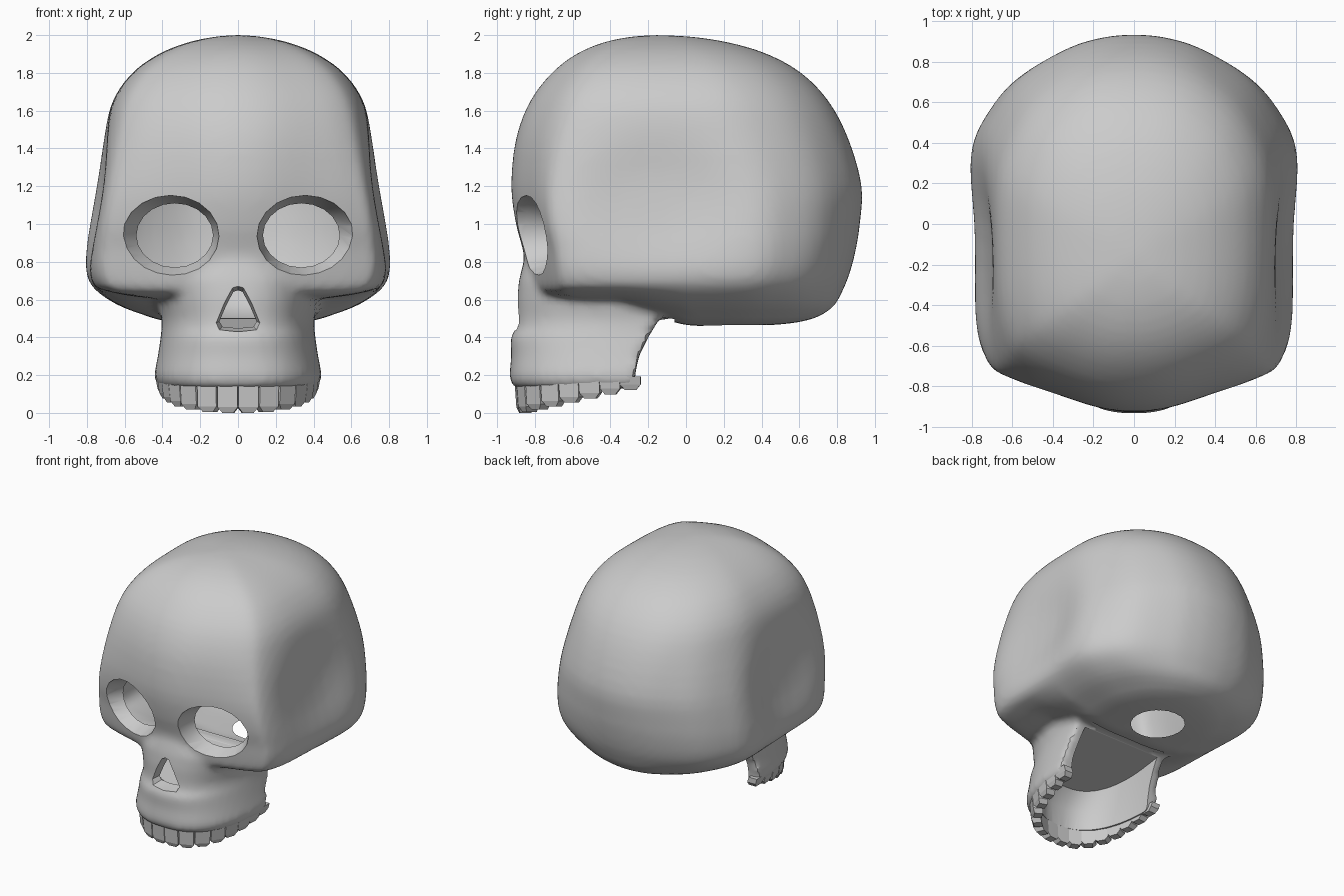
import bpy, bmesh
from math import sin, cos, pi, exp, hypot, copysign

if "Cube" in bpy.data.objects:
    bpy.data.objects.remove(bpy.data.objects["Cube"])


def catmull(pts, n):
    """Smooth curve through rows of any dimension."""
    out = []
    for i in range(len(pts) - 1):
        p0, p1, p2, p3 = (pts[max(i - 1, 0)], pts[i], pts[i + 1],
                          pts[min(i + 2, len(pts) - 1)])
        for k in range(n):
            t = k / n
            out.append(tuple(0.5 * (2 * b + (c - a) * t + (2 * a - 5 * b + 4 * c - d) * t * t
                                    + (3 * b - a - 3 * c + d) * t ** 3)
                             for a, b, c, d in zip(p0, p1, p2, p3)))
    return out + [tuple(pts[-1])]


def loft(name, rings):
    bm = bmesh.new()
    vs = [[bm.verts.new(p) for p in r] for r in rings]
    n = len(rings[0])
    for a, b in zip(vs, vs[1:]):
        for i in range(n):
            bm.faces.new((a[i], a[(i + 1) % n], b[(i + 1) % n], b[i]))
    bm.faces.new(vs[0])
    bm.faces.new(vs[-1])
    bmesh.ops.recalc_face_normals(bm, faces=bm.faces)
    me = bpy.data.meshes.new(name)
    bm.to_mesh(me)
    bm.free()
    ob = bpy.data.objects.new(name, me)
    bpy.context.collection.objects.link(ob)
    return ob


def apply(ob, kind, **props):
    m = ob.modifiers.new(kind, kind)
    for k, v in props.items():
        setattr(m, k, v)
    bpy.context.view_layer.objects.active = ob
    bpy.ops.object.modifier_apply(modifier=m.name)


def boolean(ob, other, op='DIFFERENCE'):
    apply(ob, 'BOOLEAN', operation=op, solver='EXACT', object=other)
    bpy.data.objects.remove(other)


# Cranium: plan outline (rounder toward the top), scaled by (z, half width, front y, back y)
right = [(0, -1), (.22, -.98), (.5, -.91), (.8, -.83), (.92, -.76), (.985, -.5),
         (.995, 0), (1, .38), (.9, .6), (.72, .785), (.42, .93), (.2, .985), (0, 1)]
half = catmull([(-.22, -.98)] + right + [(-.2, .985)], 4)[4:-4]
outline = half + [(-x, y) for x, y in half[-2:0:-1]]
# matching rounded outline
N = len(outline)
round_outline = [(copysign(abs(sin(a)) ** .88, sin(a)), -copysign(abs(cos(a)) ** .88, cos(a)))
                 for a in (2 * pi * i / N for i in range(N))]
levels = catmull([(.46, .02, .13, .17), (.465, .2, -.2, .45), (.485, .38, -.45, .62),
                  (.52, .5, -.68, .72), (.575, .64, -.8, .79), (.66, .76, -.83, .835),
                  (.75, .80, -.845, .87), (.87, .80, -.865, .9), (1.0, .785, -.9, .92),
                  (1.2, .755, -.925, .93), (1.45, .715, -.9, .86), (1.65, .665, -.825, .755),
                  (1.8, .56, -.71, .61), (1.9, .42, -.58, .43), (1.96, .27, -.44, .23),
                  (1.99, .13, -.3, .04), (2.0, .02, -.17, -.13)], 3)
rings = []
for z, w, yf, yb in levels:
    ring = []
    k = min(1, max(0, (z - .95) / .75))
    k = k * k * (3 - 2 * k)
    for (ax, ay), (bx, by) in zip(outline, round_outline):
        m = k * (.62 + .28 * ay)      # forehead stays squarer than the back
        px, py = ax + (bx - ax) * m, ay + (by - ay) * m
        y = (yf + yb) / 2 + py * (yb - yf) / 2
        # temple hollow, and base rising toward the face
        d = ((y + .17) / .38) ** 2 + ((z - 1.12) / .32) ** 2
        rise = .1 * min(1, max(0, -y / .35)) * min(1, max(0, (.66 - z) / .16))
        ring.append((px * w * (1 - .065 * exp(-d ** 1.4)), y, z + rise))
    rings.append(ring)
skull = loft("skull", rings)


# Upper jaw: horseshoe outlines, joined to the cranium
def arch(t, w, yf, yb, n=2.5):
    s, c = sin(t), max(cos(t), 0)
    return (copysign(w * abs(s) ** (2 / n), s), yb - (yb - yf) * c ** (2 / n))


def arch_ring(z, w, yf, yb, tail=0, slope=0):
    r = [arch(-pi / 2 + pi * i / 32, w, yf, yb) for i in range(33)]
    r = [(-w, yb + tail)] + r + [(w, yb + tail)] if tail else r
    return [(x, y, z + slope * (y + .15)) for x, y in r]


jaw = loft("jaw", [arch_ring(*l) for l in (
    (.13, .41, -.9, -.27), (.16, .435, -.93, -.27), (.2, .445, -.935, -.27),
    (.3, .425, -.925, -.25), (.4, .41, -.93, -.2), (.45, .405, -.9, -.17),
    (.5, .405, -.895, -.14), (.6, .43, -.895, -.1), (.7, .45, -.885, -.1),
    (.8, .4, -.86, -.1), (.92, .3, -.84, -.1))])
boolean(skull, jaw, 'UNION')
apply(skull, 'REMESH', mode='VOXEL', voxel_size=.024)
apply(skull, 'SMOOTH', factor=.5, iterations=5)

# Mouth cavity, open at the back
boolean(skull, loft("mouth_cutter", [arch_ring(*l) for l in (
    (-.1, .35, -.84, -.22, .16), (.28, .35, -.83, -.22, .16),
    (.49, .33, -.75, -.22, .16, .15))]))

# Eye sockets: tapered openings
for s in (-1, 1):
    eye = []
    for y, cx, cz, rx, rz in ((-1.1, .36, .935, .275, .225), (-.8, .357, .935, .255, .215),
                              (-.68, .335, .94, .203, .17)):
        ring = []
        for i in range(20):
            a = 2 * pi * i / 20
            dx = rx * cos(a)
            ring.append((s * (cx + dx), y + .2 * dx, cz + rz * sin(a)))
        eye.append(ring)
    boolean(skull, loft("eye_cutter", eye))

# Nose opening
nose = [(-.03, .665), (0, .675), (.03, .665), (.075, .58), (.12, .475), (.1, .44), (0, .43),
        (-.1, .44), (-.12, .475), (-.075, .58)]
boolean(skull, loft("nose_cutter", [[(x * k, y, .53 + (z - .53) * k) for x, z in nose]
                                    for y, k in ((-1.05, 1.05), (-.9, 1), (-.82, .82))]))

# Hole in the base; all openings lead into the hollow cranium
HY = .26
boolean(skull, loft("base_hole_cutter", [
    [(.19 * cos(i * pi / 12), HY + .19 * sin(i * pi / 12), z) for i in range(24)]
    for z in (.3, .6)]))
bm = bmesh.new()
bm.from_mesh(skull.data)
gone = []
for f in bm.faces:
    c = f.calc_center_median()
    base = hypot(c.x, c.y - HY) < .191 and .4 < c.z < .61
    eye = hypot(abs(c.x) - .335, c.z - .94) < .1 and -.75 < c.y < -.6
    nostril = hypot(c.x, c.z - .53) < .06 and -.85 < c.y < -.8
    if base or eye or nostril:
        gone.append(f)
bmesh.ops.delete(bm, geom=gone, context='FACES')
bm.to_mesh(skull.data)
bm.free()

# Teeth: tapered blocks along the arch, shorter toward the back
line = [arch(-pi / 2 + pi * i / 400, .405, -.875, -.24) for i in range(401)]
dist = [0]
for a, b in zip(line, line[1:]):
    dist.append(dist[-1] + hypot(b[0] - a[0], b[1] - a[1]))
COUNT = 16
step = dist[-1] / COUNT


def at(d):
    return line[min(range(401), key=lambda i: abs(dist[i] - d))]


teeth = bmesh.new()
for k in range(COUNT):
    (x0, y0), (x1, y1) = at(k * step), at((k + 1) * step)
    cx, cy = (x0 + x1) / 2, (y0 + y1) / 2
    L = hypot(x1 - x0, y1 - y0)
    tx, ty = (x1 - x0) / L, (y1 - y0) / L
    low = max(0, .01 + .21 * (cy + .86))
    rows = []
    for z, wide, thick, out in ((low, .55, .06, -.02), (low + .03, 1, .07, -.012),
                                (.2, 1, .07, 0)):
        # outward direction is (ty, -tx)
        rows.append([teeth.verts.new((cx + tx * u * L * wide / 2 + ty * (v * thick / 2 + out),
                                      cy + ty * u * L * wide / 2 - tx * (v * thick / 2 + out), z))
                     for u, v in ((-1, -1), (1, -1), (1, 1), (-1, 1))])
    for a, b in zip(rows, rows[1:]):
        for i in range(4):
            teeth.faces.new((a[i], a[(i + 1) % 4], b[(i + 1) % 4], b[i]))
    teeth.faces.new(rows[0])
    teeth.faces.new(rows[-1])
bmesh.ops.recalc_face_normals(teeth, faces=teeth.faces)
zmin = min(v.co.z for v in teeth.verts)
for v in teeth.verts:
    v.co.z -= zmin
me = bpy.data.meshes.new("teeth")
teeth.to_mesh(me)
teeth.free()
bpy.context.collection.objects.link(bpy.data.objects.new("teeth", me))

# Smooth bone with crisp socket rims
bpy.ops.object.select_all(action='DESELECT')
skull.select_set(True)
bpy.context.view_layer.objects.active = skull
bpy.ops.object.shade_smooth_by_angle(angle=.6)
